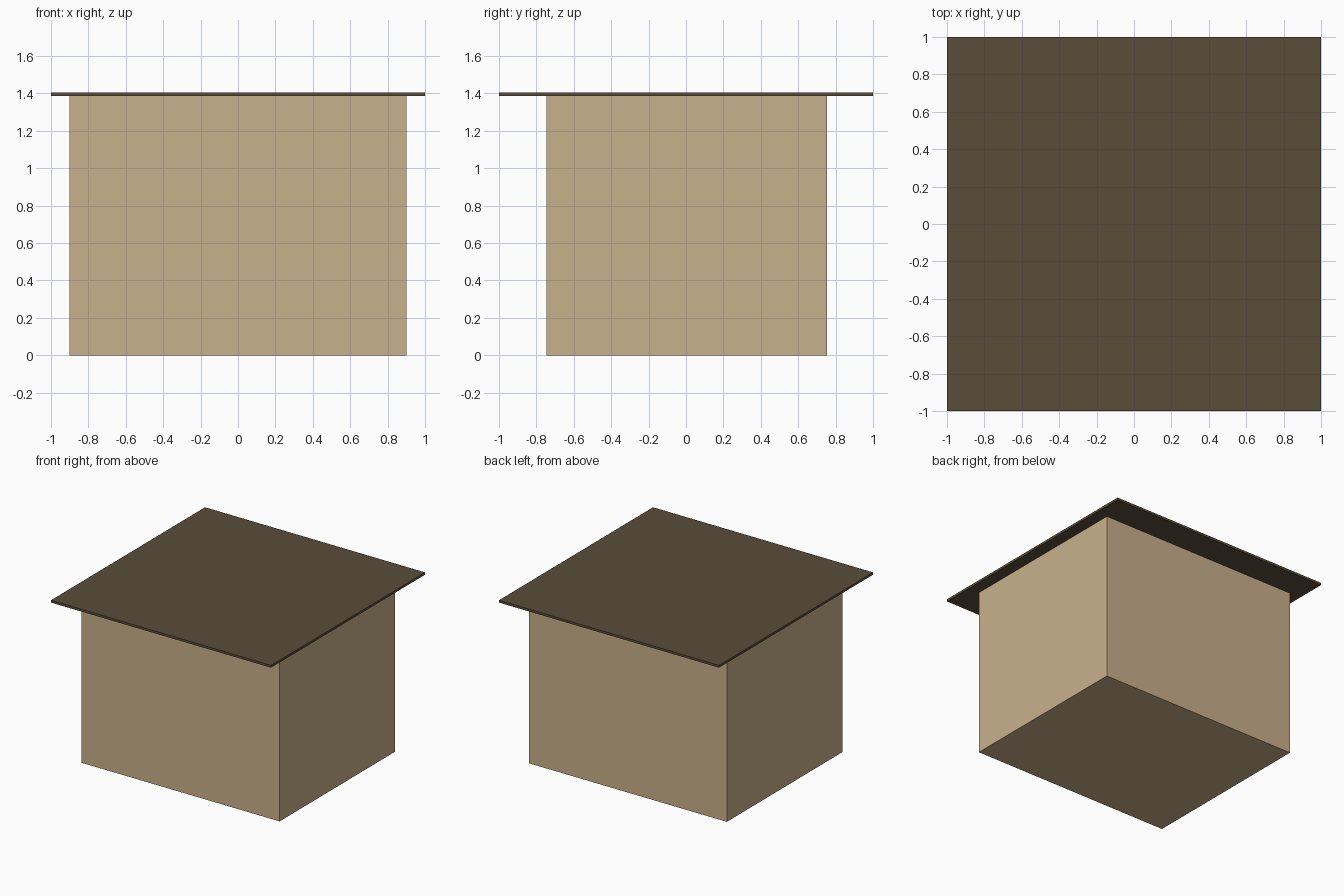
import bpy

if "Cube" in bpy.data.objects:
    bpy.data.objects.remove(bpy.data.objects["Cube"])


def material(name, hex_rgb):
    # sRGB hex to linear flat colour
    lin = []
    for i in (0, 2, 4):
        c = int(hex_rgb[i:i + 2], 16) / 255
        lin.append(c / 12.92 if c <= 0.04045 else ((c + 0.055) / 1.055) ** 2.4)
    m = bpy.data.materials.new(name)
    m.diffuse_color = (*lin, 1)
    m.use_nodes = True
    m.node_tree.nodes["Principled BSDF"].inputs["Base Color"].default_value = m.diffuse_color
    return m


def box(name, lo, hi, mat):
    centre = [(a + b) / 2 for a, b in zip(lo, hi)]
    bpy.ops.mesh.primitive_cube_add(size=1, location=centre)
    ob = bpy.context.object
    ob.name = name
    ob.scale = [b - a for a, b in zip(lo, hi)]
    bpy.ops.object.transform_apply(location=False, rotation=False, scale=True)
    ob.data.materials.append(mat)
    return ob


tan = material("tan wall", "c9b08b")
brown = material("dark brown roof", "5a4d3a")

# Plain block of walls with its floor
box("walls", (-0.9, -0.745, 0), (0.9, 0.755, 1.387), tan)
# Thin flat overhanging roof
box("roof", (-1, -1, 1.387), (1, 1, 1.406), brown)
